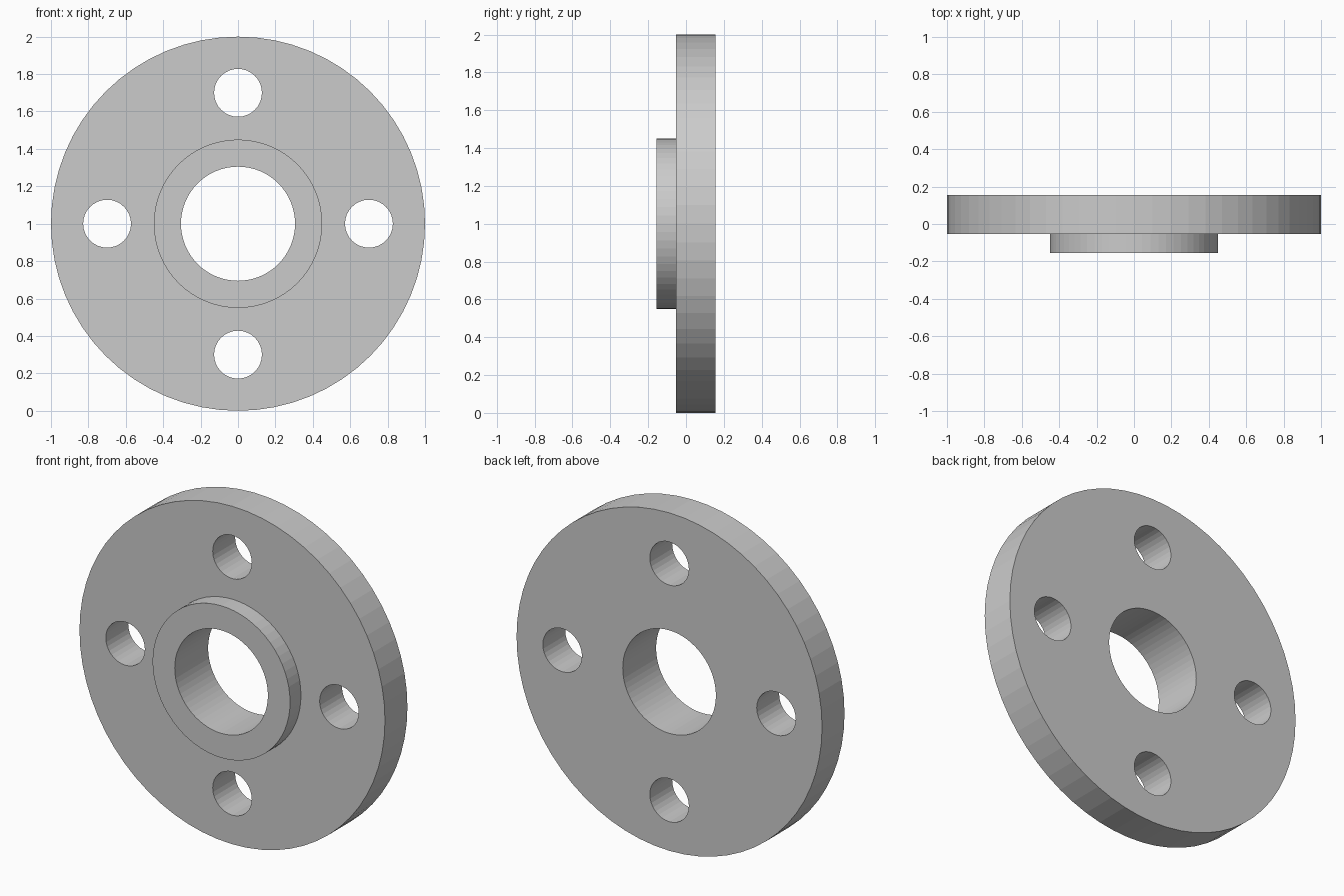
import bpy, bmesh, math
from mathutils import Vector

if "Cube" in bpy.data.objects:
    bpy.data.objects.remove(bpy.data.objects["Cube"])

CENTRE_Z = 1.0
BACK, STEP, FRONT = 0.156, -0.054, -0.156
BORE_R, HUB_R, FLANGE_R = 0.305, 0.45, 1.0
BOLT_CIRCLE_R, BOLT_R = 0.70, 0.128

# Flange with raised hub and bore: stepped profile (radius, y) turned about the y axis
profile = [(BORE_R, FRONT), (HUB_R, FRONT), (HUB_R, STEP),
           (FLANGE_R, STEP), (FLANGE_R, BACK), (BORE_R, BACK)]
bm = bmesh.new()
verts = [bm.verts.new((r, y, CENTRE_Z)) for r, y in profile]
edges = [bm.edges.new((verts[i - 1], verts[i])) for i in range(len(verts))]
bmesh.ops.spin(bm, geom=verts + edges, cent=(0, 0, CENTRE_Z), axis=(0, 1, 0),
               angle=math.tau, steps=64, use_merge=True, use_duplicate=False)
bmesh.ops.remove_doubles(bm, verts=bm.verts, dist=1e-5)
bmesh.ops.recalc_face_normals(bm, faces=bm.faces)
mesh = bpy.data.meshes.new("flange")
bm.to_mesh(mesh)
bm.free()
flange = bpy.data.objects.new("flange", mesh)
bpy.context.collection.objects.link(flange)

# Four bolt holes on the bolt circle
for i in range(4):
    a = i * math.pi / 2
    pos = Vector((math.cos(a) * BOLT_CIRCLE_R, 0.05, CENTRE_Z + math.sin(a) * BOLT_CIRCLE_R))
    bpy.ops.mesh.primitive_cylinder_add(vertices=32, radius=BOLT_R, depth=0.6,
                                        location=pos, rotation=(math.pi / 2, 0, 0))
    cutter = bpy.context.object
    cutter.name = "bolt_hole_cutter"
    cutter.hide_render = True
    mod = flange.modifiers.new("bolt_hole", 'BOOLEAN')
    mod.operation = 'DIFFERENCE'
    mod.solver = 'EXACT'
    mod.object = cutter
    bpy.context.view_layer.objects.active = flange
    bpy.ops.object.modifier_apply(modifier=mod.name)
    bpy.data.objects.remove(cutter, do_unlink=True)
